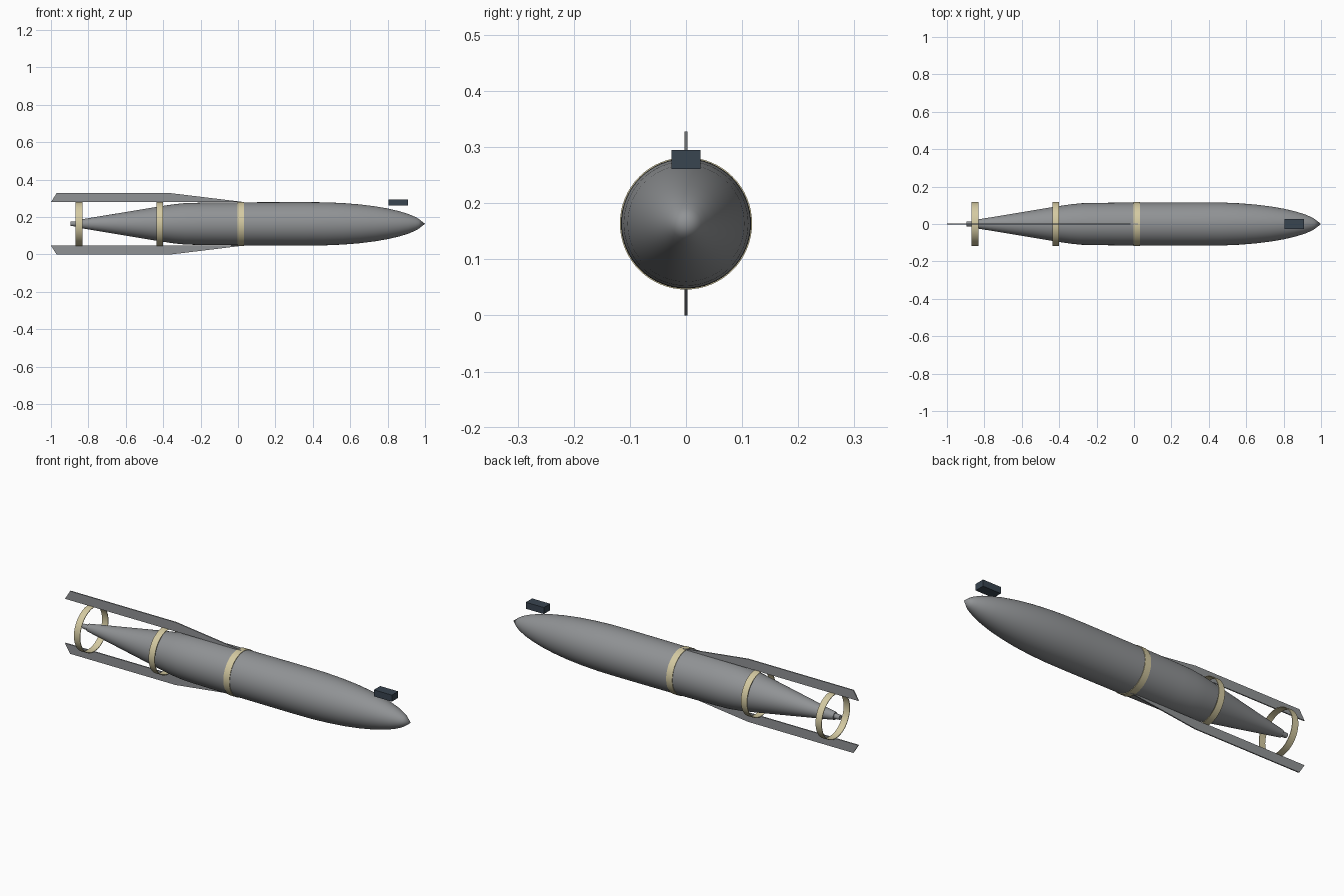
import bpy, bmesh, math

if "Cube" in bpy.data.objects:
    bpy.data.objects.remove(bpy.data.objects["Cube"])

AXIS_Z = 0.164


def material(name, rgb):
    m = bpy.data.materials.new(name)
    m.diffuse_color = (*rgb, 1)
    m.use_nodes = True
    m.node_tree.nodes["Principled BSDF"].inputs["Base Color"].default_value = m.diffuse_color
    return m


grey = material("hull grey", (0.28, 0.29, 0.30))
cream = material("band cream", (0.66, 0.59, 0.36))
dark = material("dark slate", (0.04, 0.058, 0.08))


def finish(name, bm, mat, smooth=False):
    bmesh.ops.recalc_face_normals(bm, faces=bm.faces)
    mesh = bpy.data.meshes.new(name)
    bm.to_mesh(mesh)
    bm.free()
    mesh.materials.append(mat)
    ob = bpy.data.objects.new(name, mesh)
    bpy.context.collection.objects.link(ob)
    if smooth:
        bpy.ops.object.select_all(action='DESELECT')
        ob.select_set(True)
        bpy.context.view_layer.objects.active = ob
        bpy.ops.object.shade_smooth_by_angle(angle=math.radians(30))
    return ob


def revolve(name, profile, mat, closed=False, steps=64):
    """Turn an (x, radius) profile around the long axis."""
    bm = bmesh.new()
    vs = [bm.verts.new((x, 0, AXIS_Z + r)) for x, r in profile]
    pairs = list(zip(vs, vs[1:])) + ([(vs[-1], vs[0])] if closed else [])
    edges = [bm.edges.new(p) for p in pairs]
    bmesh.ops.spin(bm, geom=vs + edges, cent=(0, 0, AXIS_Z), axis=(1, 0, 0),
                   angle=math.tau, steps=steps, use_merge=True)
    bmesh.ops.remove_doubles(bm, verts=bm.verts, dist=1e-5)
    return finish(name, bm, mat, True)


# Streamlined hull with tail cone and short tail stub
revolve("hull", [
    (-0.895, 0), (-0.895, 0.012), (-0.865, 0.014), (-0.865, 0.019),
    (-0.83, 0.025), (-0.42, 0.093), (-0.34, 0.105), (-0.28, 0.111),
    (-0.20, 0.113), (0.0, 0.115), (0.35, 0.116), (0.47, 0.115),
    (0.56, 0.111), (0.65, 0.104), (0.73, 0.094), (0.80, 0.082),
    (0.86, 0.068), (0.91, 0.053), (0.95, 0.036), (0.965, 0.027),
    (1.0, 0)], grey)

# Three thin hoops that carry the fins
for label, x in (("tail", -0.85), ("rear", -0.418), ("middle", 0.015)):
    a, b = x - 0.0175, x + 0.0175
    revolve(label + "_band",
            [(a, 0.1145), (b, 0.1145), (b, 0.1178), (a, 0.1178)], cream, True)

# Upper and lower fin rails
FIN = [(-1.0, 0.116), (-0.97, 0.164), (-0.36, 0.164), (0.035, 0.116)]
for label, sign in (("upper", 1), ("lower", -1)):
    bm = bmesh.new()
    face = bm.faces.new([bm.verts.new((x, -0.003, AXIS_Z + sign * h))
                         for x, h in FIN])
    ext = bmesh.ops.extrude_face_region(bm, geom=[face], use_keep_orig=True)
    bmesh.ops.translate(bm, vec=(0, 0.006, 0),
                        verts=[g for g in ext["geom"]
                               if isinstance(g, bmesh.types.BMVert)])
    finish(label + "_fin", bm, grey)

# Small block above the nose
bm = bmesh.new()
bmesh.ops.create_cube(bm, size=1)
bmesh.ops.scale(bm, vec=(0.104, 0.052, 0.034), verts=bm.verts)
bmesh.ops.translate(bm, vec=(0.857, 0, 0.278), verts=bm.verts)
finish("nose_block", bm, dark)
